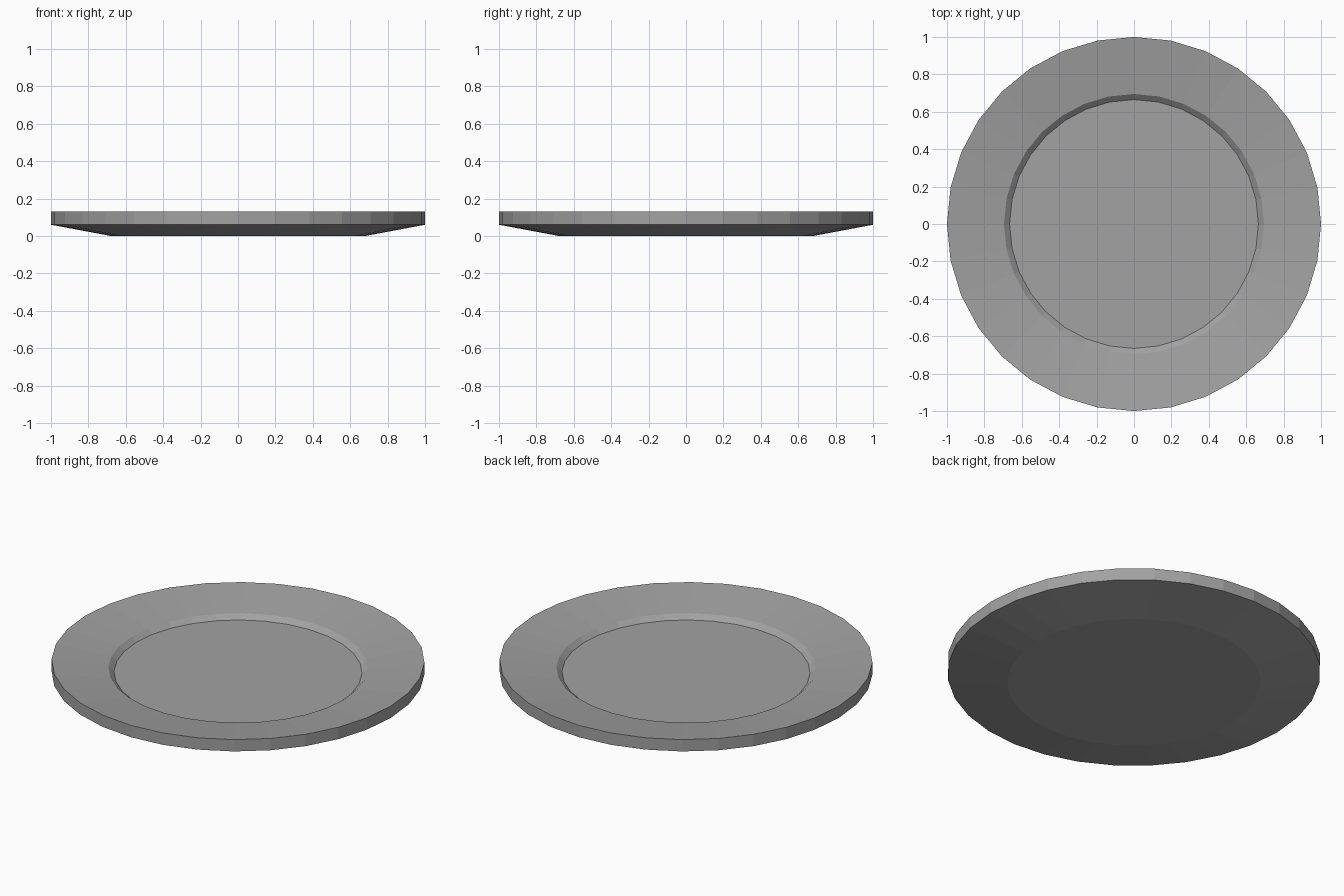
import bpy
import bmesh
from math import cos, sin, tau

cube = bpy.data.objects.get("Cube")
if cube:
    bpy.data.objects.remove(cube, do_unlink=True)

SIDES = 32

# Plain grey for the whole plate
grey = bpy.data.materials.new("plate_grey")
grey.use_nodes = True
colour = (0.36, 0.36, 0.36, 1)
grey.diffuse_color = colour
grey.node_tree.nodes["Principled BSDF"].inputs["Base Color"].default_value = colour

# Cross-section (radius, height) from the base, round the rim, to the floor
profile = [
    (0.68, 0.0),    # base edge
    (1.0, 0.06),    # underside of rim
    (1.0, 0.13),    # outer lip
    (0.695, 0.088), # inner edge of rim
    (0.665, 0.062), # floor edge
]

# Plate: rings of the profile joined with flat quads
bm = bmesh.new()
rings = [
    [bm.verts.new((r * cos(tau * i / SIDES), r * sin(tau * i / SIDES), z))
     for i in range(SIDES)]
    for r, z in profile
]
for low, high in zip(rings, rings[1:]):
    for i in range(SIDES):
        j = (i + 1) % SIDES
        bm.faces.new((low[i], low[j], high[j], high[i]))

# Flat base and flat floor
bm.faces.new(rings[0][::-1])
bm.faces.new(rings[-1])

mesh = bpy.data.meshes.new("plate")
bm.to_mesh(mesh)
bm.free()
mesh.materials.append(grey)
plate = bpy.data.objects.new("plate", mesh)
bpy.context.scene.collection.objects.link(plate)
